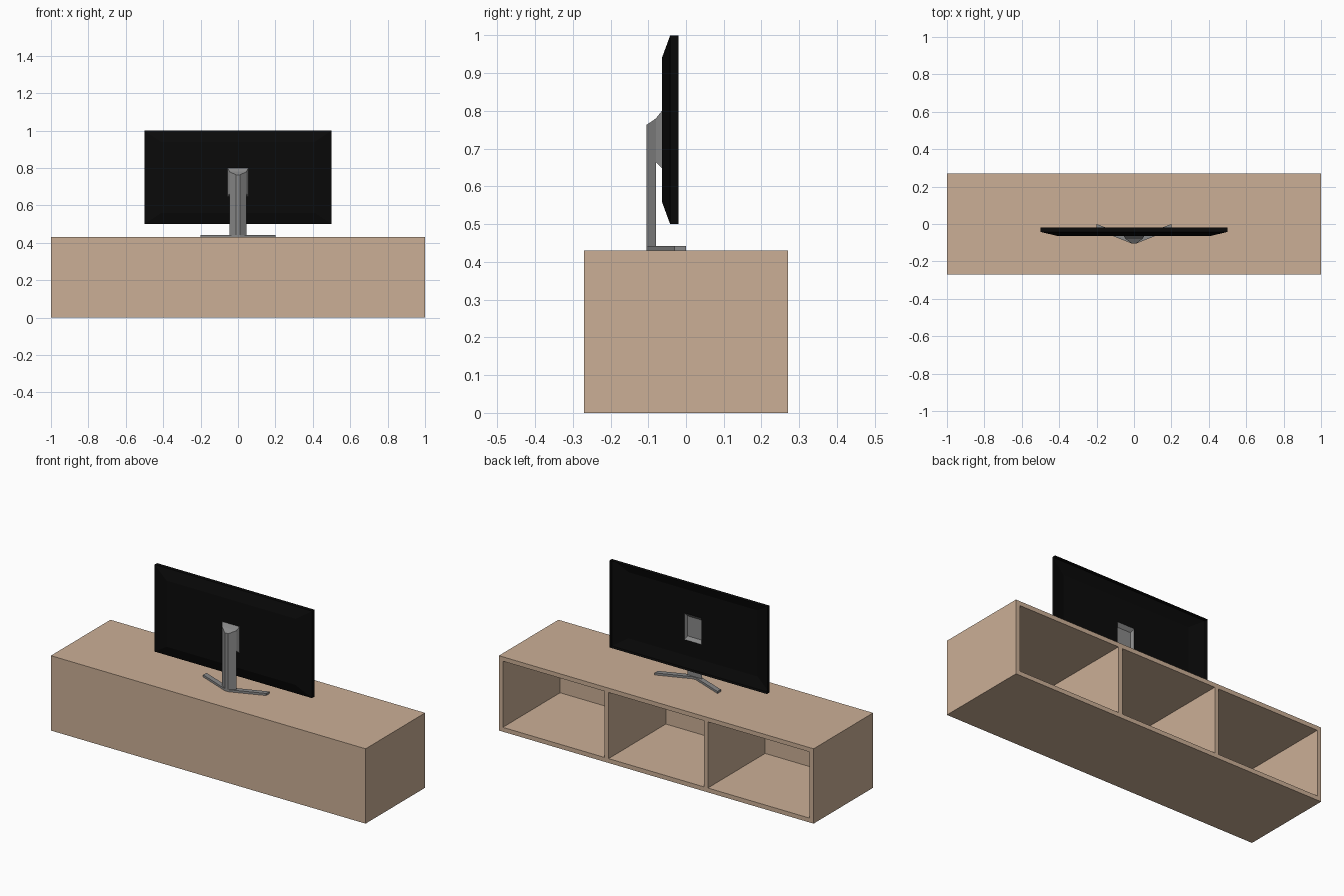
import bpy, bmesh

if "Cube" in bpy.data.objects:
    bpy.data.objects.remove(bpy.data.objects["Cube"])


def material(name, rgb):
    m = bpy.data.materials.new(name)
    m.diffuse_color = (*rgb, 1)
    m.use_nodes = True
    m.node_tree.nodes["Principled BSDF"].inputs["Base Color"].default_value = m.diffuse_color
    return m


WOOD = material("tan wood", (0.60, 0.43, 0.305))
BLACK = material("screen black", (0.003, 0.003, 0.003))
GREY = material("stand grey", (0.25, 0.25, 0.25))


def finish(bm, name, mat, normals=True):
    if normals:
        bmesh.ops.recalc_face_normals(bm, faces=bm.faces)
    me = bpy.data.meshes.new(name)
    bm.to_mesh(me)
    bm.free()
    me.materials.append(mat)
    ob = bpy.data.objects.new(name, me)
    bpy.context.collection.objects.link(ob)
    return ob


def loft(name, mat, rings, cap_start=True, cap_end=True):
    """Join rings of equal length with quads."""
    bm = bmesh.new()
    vs = [[bm.verts.new(p) for p in r] for r in rings]
    n = len(rings[0])
    for a, b in zip(vs, vs[1:]):
        for i in range(n):
            j = (i + 1) % n
            bm.faces.new((a[i], a[j], b[j], b[i]))
    if cap_start:
        bm.faces.new(vs[0])
    if cap_end:
        bm.faces.new(vs[-1])
    return finish(bm, name, mat)


def rect(x, y, z0, z1):
    return [(-x, y, z0), (x, y, z0), (x, y, z1), (-x, y, z1)]


# cabinet: one block, three compartments pushed in from the +y face
T, W, D, H = 0.025, 1.0, 0.27, 0.43
xs = [-W, -W + T, -0.328, -0.303, 0.303, 0.328, W - T, W]
zs = [0, T, H - T, H]
bm = bmesh.new()
grid = [[bm.verts.new((x, D, z)) for z in zs] for x in xs]
openings = []
for i in range(len(xs) - 1):
    for k in range(len(zs) - 1):
        f = bm.faces.new((grid[i][k], grid[i][k + 1], grid[i + 1][k + 1], grid[i + 1][k]))
        if k == 1 and i in (1, 3, 5):
            openings.append(f)
border = [e for e in bm.edges if e.is_boundary]
shell = bmesh.ops.extrude_edge_only(bm, edges=border)["geom"]
for v in (g for g in shell if isinstance(g, bmesh.types.BMVert)):
    v.co.y = -D
bmesh.ops.holes_fill(bm, edges=[g for g in shell if isinstance(g, bmesh.types.BMEdge)
                                and g.is_boundary])
for f in openings:
    new = bmesh.ops.extrude_discrete_faces(bm, faces=[f])["faces"]
    for v in new[0].verts:
        v.co.y = -D + 0.02
bmesh.ops.dissolve_limit(bm, angle_limit=0.01, verts=bm.verts, edges=bm.edges)
finish(bm, "cabinet", WOOD)

# screen: shell open on the +y side, with a mount hole in its rear plate
loft("screen_shell", BLACK,
     [rect(0.5, -0.02, 0.5, 1.0), rect(0.5, -0.042, 0.5, 1.0),
      rect(0.41, -0.064, 0.56, 0.94), rect(0.055, -0.064, 0.648, 0.80)],
     cap_start=False, cap_end=False)

# mount: open flared collar between screen and column
loft("screen_mount", GREY,
     [rect(0.055, -0.064, 0.648, 0.80), rect(0.045, -0.08, 0.665, 0.78)],
     cap_start=False, cap_end=False)

# column: wedge section with a sloping top
section = [(-0.045, -0.08), (-0.01, -0.105), (0.01, -0.105), (0.045, -0.08)]
loft("stand_column", GREY,
     [[(x, y, 0.43) for x, y in section],
      [(x, y, 0.78 if y > -0.09 else 0.763) for x, y in section]])

# foot: flat boomerang
outline = [(-0.2, 0), (-0.2, -0.03), (-0.01, -0.105), (0.01, -0.105),
           (0.2, -0.03), (0.2, 0), (0.01, -0.075), (-0.01, -0.075)]
loft("stand_foot", GREY, [[(x, y, z) for x, y in outline] for z in (0.43, 0.442)])
